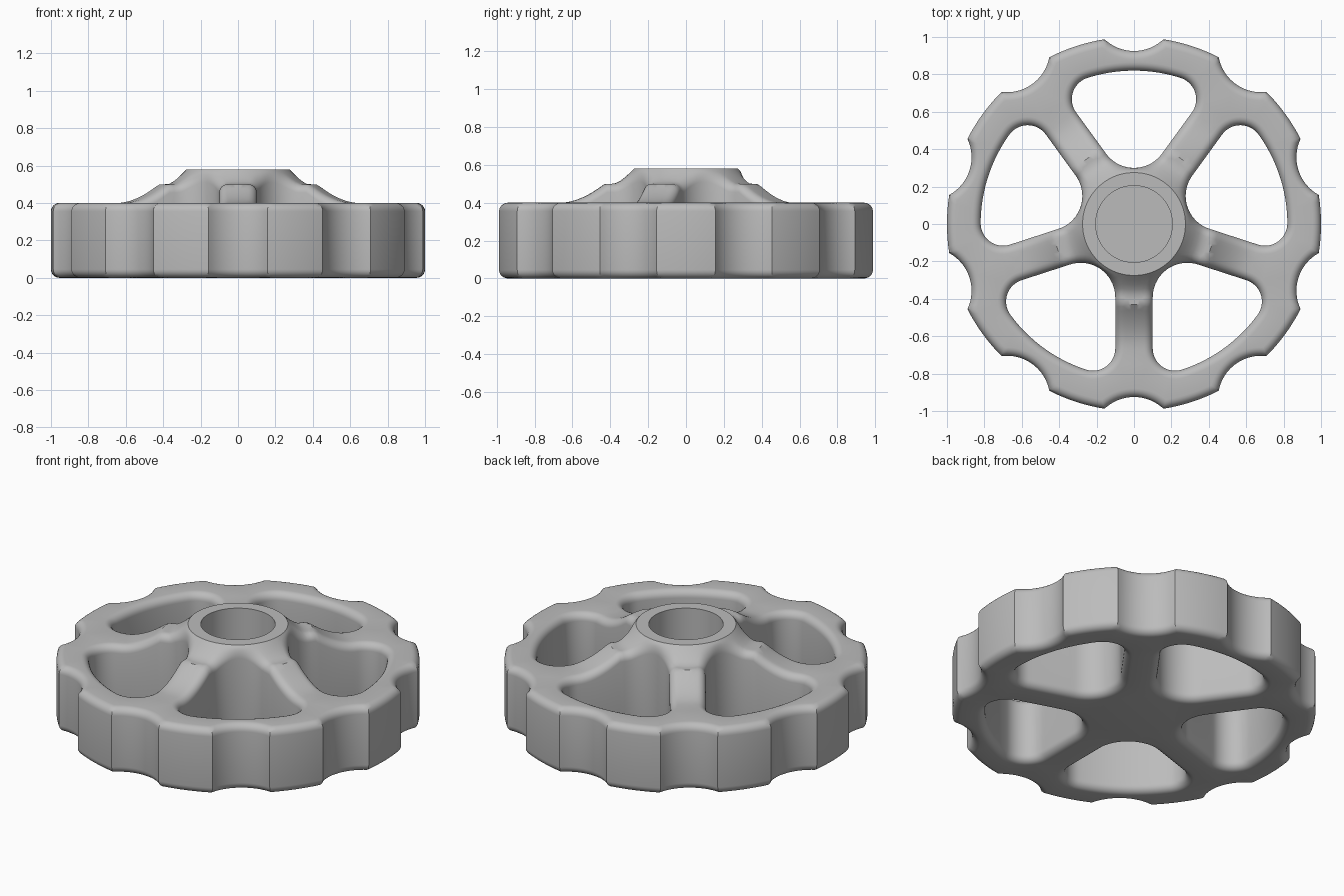
import bpy, bmesh
from math import sin, cos, pi, radians, acos, asin, hypot
from mathutils import Vector
from mathutils.geometry import delaunay_2d_cdt

if "Cube" in bpy.data.objects:
    bpy.data.objects.remove(bpy.data.objects["Cube"])

F = 0.045          # edge rounding radius
HUB, BORE = 0.275, 0.205
STEPS = 6

grey = bpy.data.materials.new("plain grey")
grey.use_nodes = True
grey.diffuse_color = (0.5, 0.5, 0.5, 1)
grey.node_tree.nodes["Principled BSDF"].inputs["Base Color"].default_value = (0.5, 0.5, 0.5, 1)


def height(r):
    """Top surface: flat hub, flared shoulder, swept spoke, flat rim."""
    if r <= HUB + 0.0005:
        return 0.58
    if r < 0.38:
        return 0.5 + 0.08 * ((0.38 - r) / 0.105) ** 1.4
    if r <= 0.4305:
        return 0.5
    return 0.4 + 0.1 * (max(0, 0.66 - r) / 0.23) ** 1.8


def turn(x, y, a):
    return Vector((x * cos(a) - y * sin(a), x * sin(a) + y * cos(a)))


def circle(r, n):
    return [turn(r, 0, 2 * pi * i / n) for i in range(n)]


def rim_outline(d):
    """Scalloped grip outline, moved inward by d."""
    c, s, rho = 1.155, 0.23 + d, 1 - d
    alpha = acos((rho * rho + c * c - s * s) / (2 * rho * c))
    beta = asin(rho * sin(alpha) / s)
    gap = radians(36) - 2 * alpha
    pts = []
    for k in range(10):
        phi = radians(18 + 36 * k)
        for i in range(17):
            b = beta * (i / 8 - 1)
            pts.append(turn(c - s * cos(b), s * sin(b), phi))
        pts += [turn(rho, 0, phi + alpha + gap * i / 10) for i in range(1, 10)]
    return pts


def window_outline(d, k, top=True):
    """Rounded three-sided opening, grown outward by d."""
    side = radians(36)
    cr = 0.70
    lean = side - asin(0.22 / cr)
    # arcs as centre, radius, start and end angle, measured from the window axis
    arcs = [((0.485, 0), 0.185, pi / 2 + side, 3 * pi / 2 - side, 18),
            ((cr * cos(lean), -cr * sin(lean)), 0.12, -pi / 2 - side, -lean, 14),
            ((0, 0), 0.82, -lean, lean, 20),
            ((cr * cos(lean), cr * sin(lean)), 0.12, lean, pi / 2 + side, 14)]
    raw = []
    for (cx, cy), r, a, b, n in arcs:
        for i in range(n + 1):
            t = a + (b - a) * i / n
            q = (cx + r * cos(t), cy + r * sin(t), t)
            if not raw or hypot(q[0] - raw[-1][0], q[1] - raw[-1][1]) > 1e-4:
                raw.append(q)
    # subdivide the straight spoke sides
    full = []
    for i, q in enumerate(raw):
        nxt = raw[(i + 1) % len(raw)]
        n = max(1, round(hypot(nxt[0] - q[0], nxt[1] - q[1]) / 0.025))
        full += [(q[0] + (nxt[0] - q[0]) * j / n, q[1] + (nxt[1] - q[1]) * j / n, q[2])
                 for j in range(n)]
    pts = []
    for x, y, t in full:
        e = d * min(1, (hypot(x, y) - 0.283) / F) if top else d
        pts.append(turn(x + e * cos(t), y + e * sin(t), radians(18 + 72 * k)))
    return pts


def inside(p, loops):
    odd = False
    for loop in loops:
        for a, b in zip(loop, loop[1:] + loop[:1]):
            if (a.y > p.y) != (b.y > p.y) and p.x < a.x + (p.y - a.y) * (b.x - a.x) / (b.y - a.y):
                odd = not odd
    return odd


def cap(bm, loops, extra, rings, zfun):
    """Fill the area between loops, following a height function."""
    pts, edges = [], []
    for loop in loops + rings:
        s, n = len(pts), len(loop)
        pts += loop
        edges += [(s + i, s + (i + 1) % n) for i in range(n)]
    out = delaunay_2d_cdt(pts + extra, edges, [], 0, 1e-6)
    verts = [bm.verts.new((p.x, p.y, zfun(p.length))) for p in out[0]]
    for f in out[2]:
        mid = sum((out[0][i] for i in f), Vector((0, 0))) / len(f)
        if inside(mid, loops):
            bm.faces.new([verts[i] for i in f])


def skin(bm, loops):
    """Join a stack of equal loops with quads."""
    rows = [[bm.verts.new(p) for p in loop] for loop in loops]
    for a, b in zip(rows, rows[1:]):
        for i in range(len(a)):
            j = (i + 1) % len(a)
            bm.faces.new((a[i], a[j], b[j], b[i]))


def rounded_wall(bm, outline):
    """Vertical wall with rounded bottom and top edges."""
    loops = []
    for k in range(STEPS + 1):
        t = pi / 2 * (1 - k / STEPS)
        loops.append([(p.x, p.y, F * (1 - sin(t))) for p in outline(F * (1 - cos(t)), False)])
    for k in range(STEPS + 1):
        t = pi / 2 * k / STEPS
        loops.append([(p.x, p.y, height(p.length) - F * (1 - sin(t)))
                      for p in outline(F * (1 - cos(t)), True)])
    skin(bm, loops)


def finish(bm, name):
    bmesh.ops.remove_doubles(bm, verts=bm.verts, dist=1e-4)
    loose = [v for v in bm.verts if not v.link_faces]
    bmesh.ops.delete(bm, geom=loose, context='VERTS')
    bmesh.ops.recalc_face_normals(bm, faces=bm.faces)
    me = bpy.data.meshes.new(name)
    bm.to_mesh(me)
    bm.free()
    me.materials.append(grey)
    ob = bpy.data.objects.new(name, me)
    bpy.context.collection.objects.link(ob)
    bpy.ops.object.select_all(action='DESELECT')
    ob.select_set(True)
    bpy.context.view_layer.objects.active = ob
    bpy.ops.object.shade_smooth_by_angle(angle=radians(30))
    return ob


# Wheel: grip walls, five window walls, top and bottom, blind bore in the hub
bm = bmesh.new()
rounded_wall(bm, lambda d, top: rim_outline(d))
for k in range(5):
    rounded_wall(bm, lambda d, top: window_outline(d, k, top))

bore = circle(BORE, 80)
margin = [rim_outline(F + 0.012)] + [window_outline(F + 0.012, k) for k in range(5)]
radii = [0.30, 0.325, 0.35, 0.38, 0.405] + [0.43 + 0.03 * i for i in range(9)]
samples = [p for r in radii for p in circle(r, 180) if inside(p, margin)]
cap(bm, [rim_outline(F)] + [window_outline(F, k) for k in range(5)] + [bore],
    samples, [circle(HUB, 120)], height)
cap(bm, [rim_outline(F)] + [window_outline(F, k, False) for k in range(5)],
    [], [], lambda r: 0)

skin(bm, [[(p.x, p.y, z) for p in bore] for z in (0.58, 0.2)])
bm.faces.new([bm.verts.new((p.x, p.y, 0.2)) for p in bore])
finish(bm, "handwheel")
